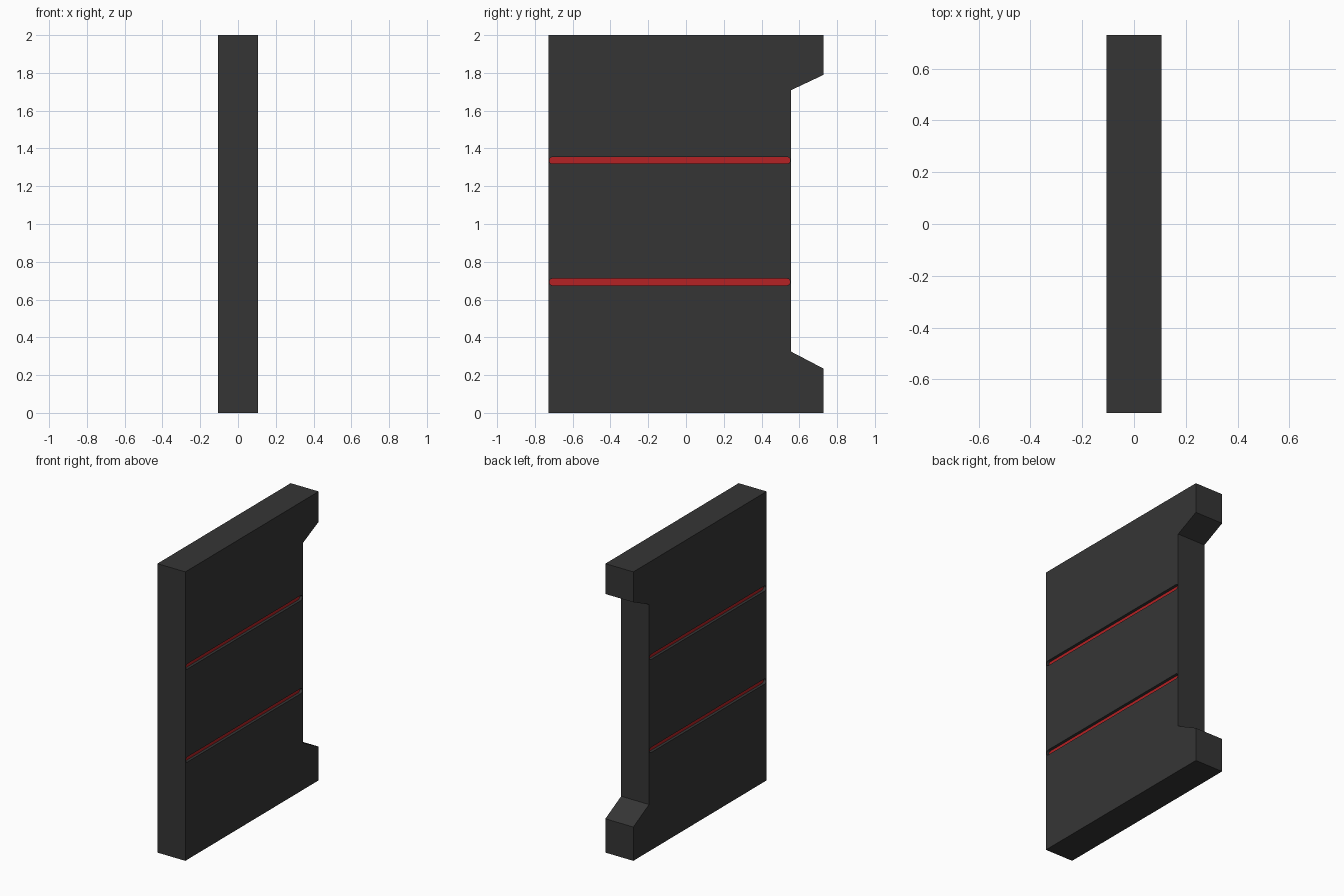
import bpy, bmesh, math

if "Cube" in bpy.data.objects:
    bpy.data.objects.remove(bpy.data.objects["Cube"])

HALF = 0.107      # half thickness of the panel
DEPTH = 0.02      # groove depth


def material(name, rgb):
    m = bpy.data.materials.new(name)
    m.diffuse_color = (*rgb, 1)
    m.use_nodes = True
    m.node_tree.nodes["Principled BSDF"].inputs["Base Color"].default_value = m.diffuse_color
    return m


dark = material("dark_grey", (0.036, 0.036, 0.036))
red = material("red", (0.46, 0.016, 0.018))


def prism(name, profile, x0, x1):
    """Extrude a (y, z) outline along x."""
    bm = bmesh.new()
    face = bm.faces.new([bm.verts.new((x0, y, z)) for y, z in profile])
    ext = bmesh.ops.extrude_face_region(bm, geom=[face])
    for v in ext["geom"]:
        if isinstance(v, bmesh.types.BMVert):
            v.co.x = x1
    bmesh.ops.recalc_face_normals(bm, faces=bm.faces)
    me = bpy.data.meshes.new(name)
    bm.to_mesh(me)
    bm.free()
    ob = bpy.data.objects.new(name, me)
    bpy.context.collection.objects.link(ob)
    return ob


def capsule(y0, y1, z, r, n=8):
    """Slot outline with round ends."""
    pts = []
    for cy, start in ((y1 - r, -math.pi / 2), (y0 + r, math.pi / 2)):
        for i in range(n + 1):
            a = start + math.pi * i / n
            pts.append((cy + r * math.cos(a), z + r * math.sin(a)))
    return pts


# Panel with a chamfered notch in the back edge
panel = prism("panel", [(-0.729, 0), (0.729, 0), (0.729, 0.234), (0.557, 0.324),
                        (0.557, 1.709), (0.729, 1.79), (0.729, 2), (-0.729, 2)],
              -HALF, HALF)
panel.data.materials.append(dark)
panel.data.materials.append(red)

# Two slots cut into each broad side
cutters = []
for z in (0.693, 1.337):
    for s in (-1, 1):
        c = prism("slot_cutter", capsule(-0.724, 0.552, z, 0.018),
                  s * (HALF - DEPTH), s * (HALF + 0.05))
        c.data.materials.append(dark)
        c.hide_render = True
        cutters.append(c)
        mod = panel.modifiers.new("slot", 'BOOLEAN')
        mod.operation = 'DIFFERENCE'
        mod.solver = 'EXACT'
        mod.object = c

# Bake the cuts and remove the cutters
dg = bpy.context.evaluated_depsgraph_get()
baked = bpy.data.meshes.new_from_object(panel.evaluated_get(dg))
panel.modifiers.clear()
panel.data = baked
for c in cutters:
    bpy.data.objects.remove(c)

# Slot floors are red
for p in panel.data.polygons:
    floor = abs(p.normal.x) > 0.9 and abs(p.center.x) < HALF - DEPTH / 2
    p.material_index = 1 if floor else 0
